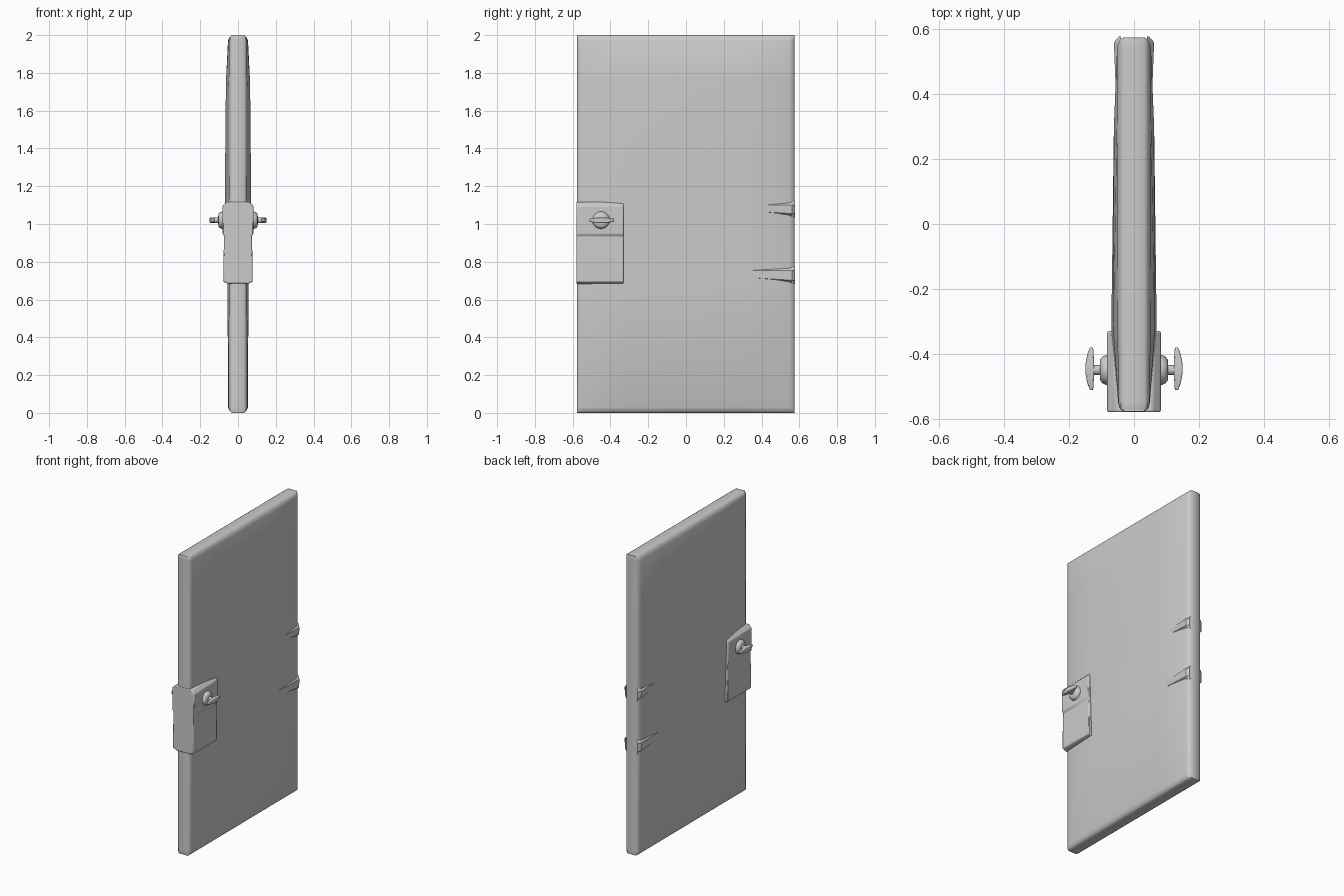
import bpy, bmesh, math
from mathutils import Matrix

if "Cube" in bpy.data.objects:
    bpy.data.objects.remove(bpy.data.objects["Cube"])


def finish(name, bm, bevel=0, mirror=False, angle=35, segments=2):
    bmesh.ops.recalc_face_normals(bm, faces=bm.faces)
    me = bpy.data.meshes.new(name)
    bm.to_mesh(me)
    bm.free()
    ob = bpy.data.objects.new(name, me)
    bpy.context.collection.objects.link(ob)
    if mirror:
        ob.modifiers.new("Mirror", 'MIRROR').use_axis = (True, False, False)
    if bevel:
        b = ob.modifiers.new("Bevel", 'BEVEL')
        b.width, b.segments = bevel, segments
        b.limit_method = 'ANGLE'
    bpy.ops.object.select_all(action='DESELECT')
    bpy.context.view_layer.objects.active = ob
    ob.select_set(True)
    bpy.ops.object.shade_smooth_by_angle(angle=math.radians(angle))
    return ob


def prism(bm, a, b):
    """Join two matching outlines into a closed solid."""
    va, vb = [bm.verts.new(p) for p in a], [bm.verts.new(p) for p in b]
    n = len(va)
    bm.faces.new(va)
    bm.faces.new(vb[::-1])
    for i in range(n):
        bm.faces.new((va[i], vb[i], vb[(i + 1) % n], va[(i + 1) % n]))


# Door slab: coarse height grid, swelling towards the lock, with a rounded rim
ys = [-0.577, -0.57, -0.55, -0.33, 0.3, 0.545, 0.567, 0.575]
zs = [0, 0.008, 0.03, 0.69, 1.11, 1.75, 1.97, 1.992, 2.0]
inner = [  # half thickness, rows by z 0.03..1.97, columns by y -0.55..0.545
    [0.050, 0.052, 0.053, 0.051],
    [0.048, 0.056, 0.055, 0.050],
    [0.048, 0.070, 0.062, 0.050],
    [0.049, 0.064, 0.062, 0.052],
    [0.048, 0.051, 0.053, 0.052],
]
rim = [0.032, 0.043]
ny, nz = len(ys), len(zs)


def half(i, j):
    d = min(i, j, ny - 1 - i, nz - 1 - j)
    return rim[d] if d < 2 else inner[j - 2][i - 2]


bm = bmesh.new()
grid = {(s, i, j): bm.verts.new((s * half(i, j), ys[i], zs[j]))
        for s in (-1, 1) for i in range(ny) for j in range(nz)}
for s in (-1, 1):
    for i in range(ny - 1):
        for j in range(nz - 1):
            q = [(s, i, j), (s, i + 1, j), (s, i + 1, j + 1), (s, i, j + 1)]
            bm.faces.new([grid[k] for k in q])
border = ([(i, 0) for i in range(ny - 1)] + [(ny - 1, j) for j in range(nz - 1)]
          + [(i, nz - 1) for i in range(ny - 1, 0, -1)] + [(0, j) for j in range(nz - 1, 0, -1)])
for a, b in zip(border, border[1:] + border[:1]):
    bm.faces.new((grid[(-1, *a)], grid[(-1, *b)], grid[(1, *b)], grid[(1, *a)]))
finish("door_slab", bm, angle=60)

# Lock housing wrapped over the front edge of the door
side = [(0.048, 0.683), (0.077, 0.693), (0.077, 0.80), (0.075, 0.88),
        (0.073, 0.937), (0.081, 0.945), (0.083, 1.095), (0.06, 1.117)]
outline = side + [(-x, z) for x, z in reversed(side)]
bm = bmesh.new()
prism(bm, [(x, -0.58, z) for x, z in outline], [(x, -0.33, z) for x, z in outline])
finish("lock_housing", bm, bevel=0.006)

# Hinge ridges: wedges that rise towards the back edge
bm = bmesh.new()
for z0, z1, peak in ((1.035, 1.122, 1.10), (0.682, 0.775, 0.755)):
    for s in (-1, 1):
        back = [(0.040, z0), (0.060, z0 + 0.02), (0.062, peak), (0.040, z1)]
        front = [(0.040, z0 + 0.03), (0.053, z0 + 0.035), (0.053, peak), (0.040, z1)]
        prism(bm, [(s * x, 0.33, z) for x, z in front], [(s * x, 0.56, z) for x, z in back])
        prism(bm, [(s * x, 0.56, z) for x, z in back],
              [(s * min(x, 0.047), 0.577, z) for x, z in back])
finish("hinge_ridges", bm)

# Handle boss: turned dome and stem
bm = bmesh.new()
profile = [(0, 0.07), (0.046, 0.07), (0.046, 0.086), (0.041, 0.097), (0.032, 0.104),
           (0.015, 0.105), (0.015, 0.13), (0, 0.13)]
vs = [bm.verts.new((x, r, 0)) for r, x in profile]
es = [bm.edges.new(p) for p in zip(vs, vs[1:])]
bmesh.ops.spin(bm, geom=vs + es, cent=(0, 0, 0), axis=(1, 0, 0),
               angle=math.tau, steps=20)
bmesh.ops.remove_doubles(bm, verts=bm.verts, dist=1e-4)
bmesh.ops.translate(bm, verts=bm.verts, vec=(0, -0.45, 1.02))
finish("handle_boss", bm, mirror=True)

# Turn handle: bar that is widest in the middle with a curved outer face
bm = bmesh.new()
rings = []
for k in range(9):
    t = k / 4 - 1
    w = 0.007 + 0.008 * (1 - t * t)
    outer = 0.136 + 0.014 * (1 - t * t)
    y = -0.446 + 0.066 * t
    rings.append([bm.verts.new((x, y, 1.02 + z)) for x, z in
                  ((0.123 + 0.003 * t * t, -w), (outer, -w), (outer, w), (0.123 + 0.003 * t * t, w))])
for a, b in zip(rings, rings[1:]):
    for i in range(4):
        bm.faces.new((a[i], a[(i + 1) % 4], b[(i + 1) % 4], b[i]))
bm.faces.new(rings[0])
bm.faces.new(rings[-1])
finish("turn_handle", bm, bevel=0.003, mirror=True)
